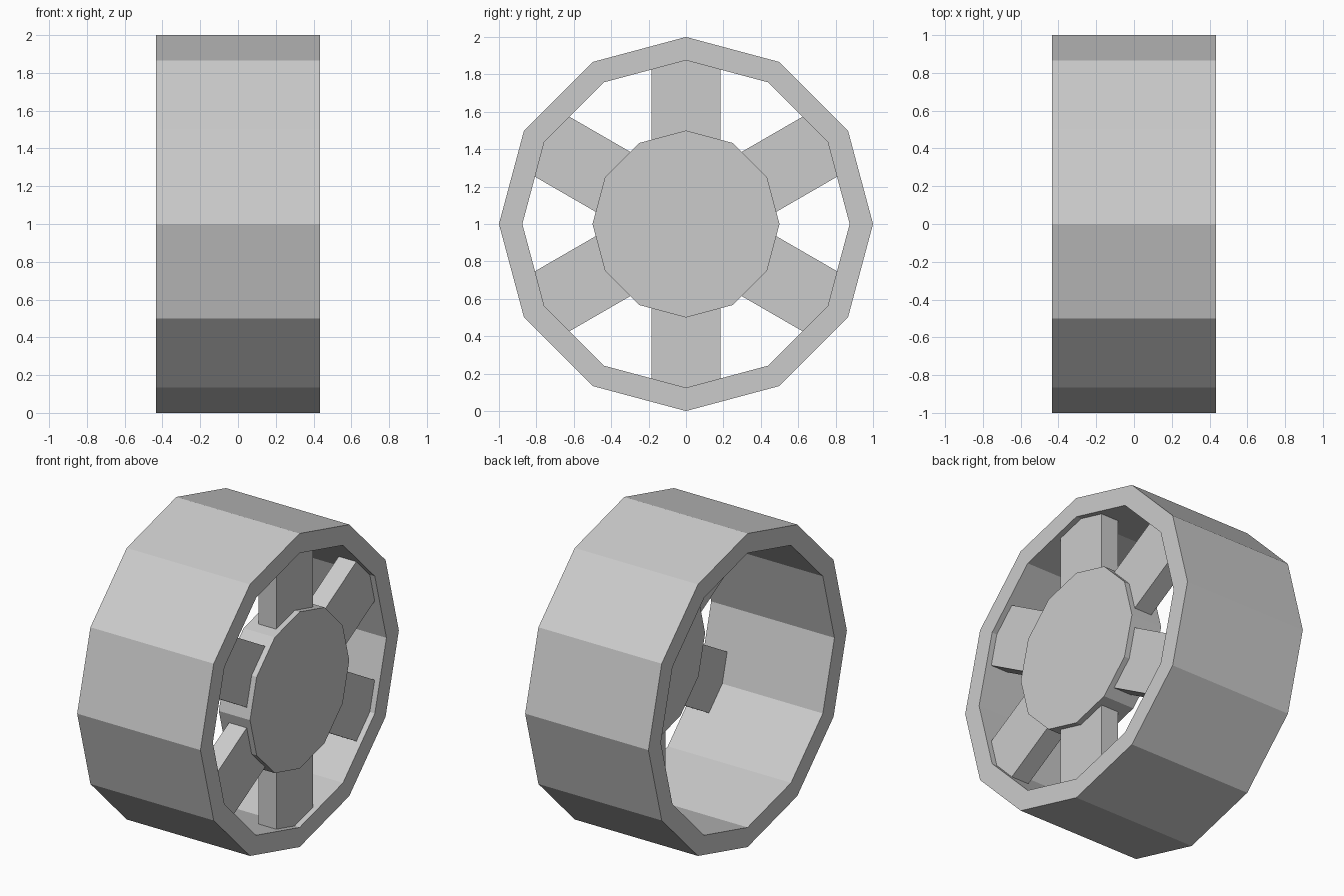
import bpy
import bmesh
from math import sin, cos, pi
from mathutils import Matrix

SIDES = 12
CENTRE = Matrix.Translation((0, 0, 1))

cube = bpy.data.objects.get("Cube")
if cube:
    bpy.data.objects.remove(cube, do_unlink=True)

grey = bpy.data.materials.new("light_grey")
grey.use_nodes = True
colour = (0.6, 0.6, 0.6, 1)
grey.diffuse_color = colour
grey.node_tree.nodes["Principled BSDF"].inputs["Base Color"].default_value = colour


def finish(name, bm):
    """Turn a bmesh into a flat-shaded grey object raised to the axle height."""
    bmesh.ops.recalc_face_normals(bm, faces=bm.faces)
    bm.transform(CENTRE)
    mesh = bpy.data.meshes.new(name)
    bm.to_mesh(mesh)
    bm.free()
    mesh.materials.append(grey)
    obj = bpy.data.objects.new(name, mesh)
    bpy.context.collection.objects.link(obj)


def loop(bm, radius, x):
    """Ring of vertices around the axle, with a corner at the top."""
    angles = [2 * pi * i / SIDES for i in range(SIDES)]
    return [bm.verts.new((x, radius * sin(a), radius * cos(a))) for a in angles]


def bridge(bm, a, b):
    for i in range(SIDES):
        j = (i + 1) % SIDES
        bm.faces.new((a[i], a[j], b[j], b[i]))


# Rim: thick-walled open band
bm = bmesh.new()
section = [(1, -0.435), (1, 0.435), (0.875, 0.435), (0.875, -0.435)]
loops = [loop(bm, r, x) for r, x in section]
for k in range(4):
    bridge(bm, loops[k], loops[(k + 1) % 4])
finish("rim", bm)

# Hub: solid disc, flush with one side of the rim
bm = bmesh.new()
back, front = loop(bm, 0.5, 0.215), loop(bm, 0.5, 0.435)
bridge(bm, back, front)
bm.faces.new(back)
bm.faces.new(front)
finish("hub", bm)

# Spokes: six flat bars running from inside the hub into the rim
for i in range(6):
    bm = bmesh.new()
    bmesh.ops.create_cube(bm, size=1)
    bm.transform(Matrix.Rotation(i * pi / 3, 4, 'X')
                 @ Matrix.Translation((0.337, 0, 0.635))
                 @ Matrix.Diagonal((0.125, 0.37, 0.49, 1)))
    finish(f"spoke_{i + 1}", bm)
